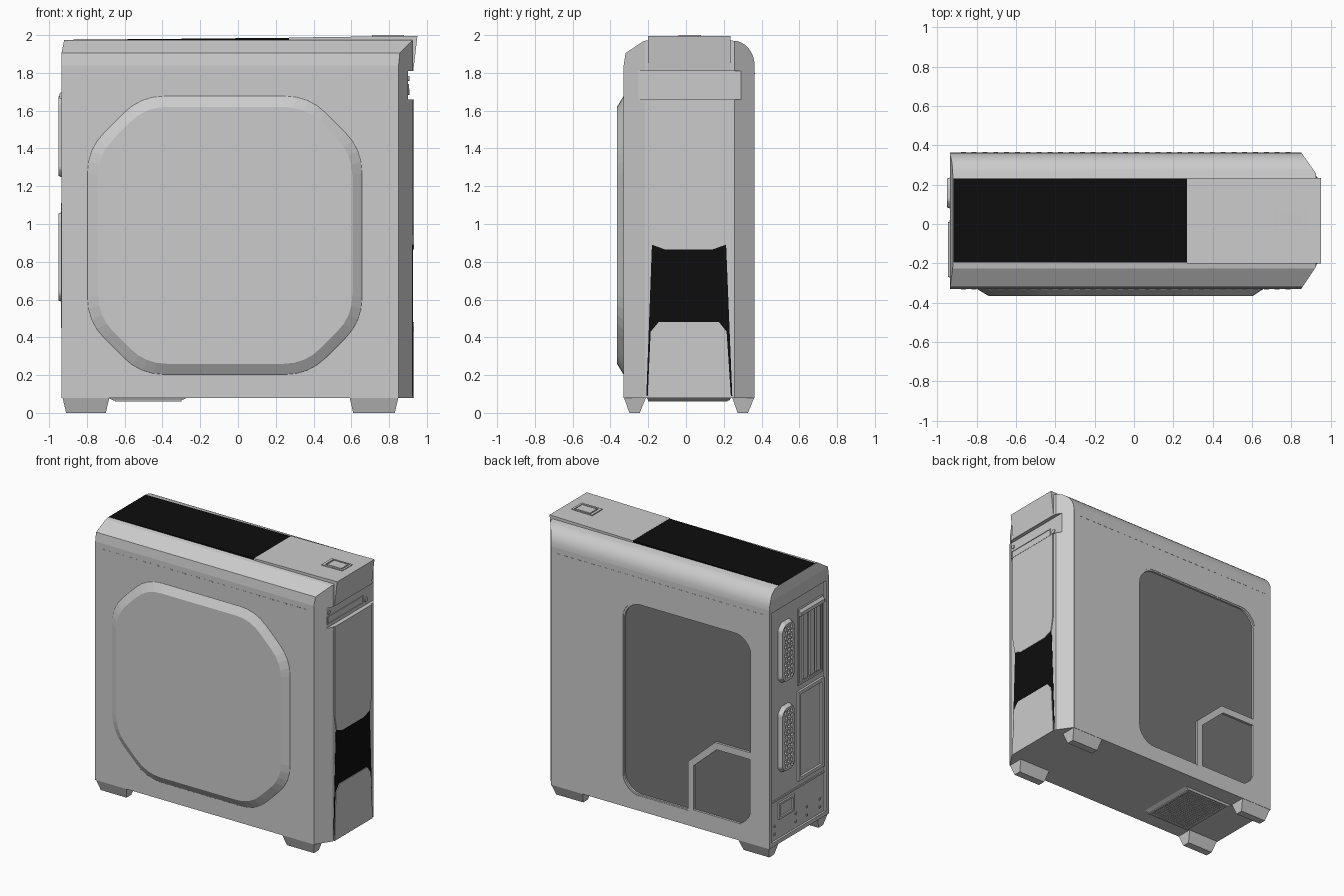
import bpy, bmesh, math
from mathutils import Vector

if "Cube" in bpy.data.objects:
    bpy.data.objects.remove(bpy.data.objects["Cube"])


def material(name, c):
    m = bpy.data.materials.new(name)
    m.diffuse_color = (c, c, c, 1)
    m.use_nodes = True
    m.node_tree.nodes["Principled BSDF"].inputs["Base Color"].default_value = m.diffuse_color
    return m


BLACK = material("black_mesh", 0.004)
GLASS = material("dark_glass", 0.18)


def finish(name, bm, mat=None):
    bmesh.ops.recalc_face_normals(bm, faces=bm.faces)
    me = bpy.data.meshes.new(name)
    bm.to_mesh(me)
    bm.free()
    ob = bpy.data.objects.new(name, me)
    bpy.context.collection.objects.link(ob)
    if mat:
        me.materials.append(mat)
    return ob


def add_loft(bm, rings, closed=False):
    vs = [[bm.verts.new(p) for p in r] for r in rings]
    n = len(vs[0])
    pairs = list(zip(vs, vs[1:])) + ([(vs[-1], vs[0])] if closed else [])
    for a, b in pairs:
        for i in range(n):
            j = (i + 1) % n
            bm.faces.new((a[i], a[j], b[j], b[i]))
    if not closed:
        bm.faces.new(vs[0])
        bm.faces.new(vs[-1])


def loft(name, rings, mat=None, closed=False):
    bm = bmesh.new()
    add_loft(bm, rings, closed)
    return finish(name, bm, mat)


def ring(pts, axis, d):
    # place 2D points in the plane across the given axis
    return [{"x": (d, p, q), "y": (p, d, q), "z": (p, q, d)}[axis] for p, q in pts]


def prism(name, pts, axis, a, b, mat=None):
    return loft(name, [ring(pts, axis, a), ring(pts, axis, b)], mat)


def rect(a0, a1, b0, b1):
    return [(a0, b0), (a1, b0), (a1, b1), (a0, b1)]


def frame(name, outer, inner, axis, a, b):
    return loft(name, [ring(outer, axis, a), ring(outer, axis, b),
                       ring(inner, axis, b), ring(inner, axis, a)], None, True)


def boxes(name, items, mat=None):
    bm = bmesh.new()
    for x0, x1, y0, y1, z0, z1 in items:
        add_loft(bm, [ring(rect(x0, x1, y0, y1), "z", z) for z in (z0, z1)])
    return finish(name, bm, mat)


def cut_corners(x0, x1, z0, z1, c, k=0.45, n=4):
    # octagon outline whose eight corners are softened with small curves
    o = [(x0 + c, z0), (x1 - c, z0), (x1, z0 + c), (x1, z1 - c),
         (x1 - c, z1), (x0 + c, z1), (x0, z1 - c), (x0, z0 + c)]
    out = []
    for i, p in enumerate(o):
        p = Vector(p)
        step = k * c
        a = p + (Vector(o[i - 1]) - p).normalized() * step
        b = p + (Vector(o[(i + 1) % 8]) - p).normalized() * step
        for s in range(n + 1):
            t = s / n
            out.append(tuple(a * (1 - t) ** 2 + p * 2 * t * (1 - t) + b * t * t))
    return out


def subtract(ob, cutter):
    m = ob.modifiers.new("cut", "BOOLEAN")
    m.operation, m.solver, m.object = "DIFFERENCE", "EXACT", cutter
    bpy.context.view_layer.objects.active = ob
    bpy.ops.object.modifier_apply(modifier=m.name)
    bpy.data.objects.remove(cutter)


# case body: one cross-section along x, corners sliced off
profile = [(-0.33, 0.08), (-0.33, 1.84), (-0.32, 1.905), (-0.225, 1.968), (-0.2, 1.973), (0.235, 1.973)]
profile += [(0.25 + 0.113 * math.cos(t), 1.84 + 0.13 * math.sin(t))
            for t in [math.pi / 2 * (8 - i) / 8 for i in range(9)]] + [(0.363, 0.08)]
bm = bmesh.new()
add_loft(bm, [ring(profile, "x", x) for x in (-0.935, 0.925)])
for co, no in (((0.85, -0.33, 0), (0.12, -0.08, 0)), ((0.85, 0.363, 0), (0.113, 0.08, 0)),
               ((-0.935, 0, 1.9), (-0.075, 0, 0.015))):
    r = bmesh.ops.bisect_plane(bm, geom=bm.verts[:] + bm.edges[:] + bm.faces[:], dist=1e-5,
                               plane_co=co, plane_no=no, clear_outer=True)
    bmesh.ops.edgeloop_fill(bm, edges=[e for e in r["geom_cut"] if isinstance(e, bmesh.types.BMEdge)])
body = finish("case_body", bm)

# handle notch, rear recess, panel seam, window opening
subtract(body, boxes("notch_cut", [(0.90, 1, -0.4, 0.4, 1.66, 1.81)]))
subtract(body, boxes("rear_cut", [(-1, -0.92, -0.295, 0.33, 0.11, 1.81)]))
subtract(body, boxes("seam_cut", [(0.845, 0.85, 0.359, 0.4, 0.05, 1.83)]))
window = cut_corners(-0.79, 0.26, 0.19, 1.61, 0.08, 0.6)
subtract(body, prism("window_cut", window, "y", 0.343, 0.4))
for f in body.data.polygons:
    f.use_smooth = 0.02 < f.normal.y < 0.998 and abs(f.normal.x) < 0.01 and f.center.z > 1.83

# side window with the half hexagon ridge
prism("window_glass", window, "y", 0.335, 0.346, GLASS)
frame("window_seal", window, cut_corners(-0.78, 0.25, 0.2, 1.6, 0.08, 0.6), "y", 0.34, 0.36)
frame("window_hexagon_ridge",
      [(-0.27, 0.19), (-0.27, 0.55), (-0.49, 0.75), (-0.79, 0.75), (-0.79, 0.27), (-0.71, 0.19)],
      [(-0.315, 0.205), (-0.315, 0.53), (-0.505, 0.70), (-0.775, 0.70), (-0.775, 0.275), (-0.705, 0.205)],
      "y", 0.34, 0.363)

# raised field on the other side panel
loft("side_bulge", [ring(cut_corners(-0.8, 0.66, 0.2, 1.68, 0.28), "y", -0.325),
                    ring(cut_corners(-0.795, 0.655, 0.205, 1.675, 0.28), "y", -0.332),
                    ring(cut_corners(-0.74, 0.605, 0.26, 1.62, 0.25), "y", -0.365)])

# dashes under the panel top edges
dashes = [(-0.88 + i * 0.055, -0.855 + i * 0.055) for i in range(31)]
boxes("panel_dashes", [(a, b, y - 0.002, y + 0.002, 1.795, 1.8) for a, b in dashes for y in (-0.33, 0.363)])

# front: black mesh behind an upper plate and a lower shield
prism("front_mesh", [(-0.21, 0.09), (-0.18, 0.9), (0.212, 0.9), (0.245, 0.09)], "x", 0.91, 0.927, BLACK)
prism("front_upper_plate", [(-0.2, 1.66), (-0.2, 1.0), (-0.18, 0.89), (-0.11, 0.865), (0.14, 0.865),
                            (0.21, 0.89), (0.232, 1.0), (0.232, 1.66)], "x", 0.90, 0.932)
prism("front_lower_shield", [(-0.203, 0.08), (-0.187, 0.43), (-0.145, 0.48), (0.175, 0.48),
                             (0.215, 0.43), (0.238, 0.08)], "x", 0.90, 0.932)

# drive bay in the notch, with its tray and buttons
frame("drive_tray", rect(-0.245, 0.17, 1.685, 1.74), rect(-0.24, 0.165, 1.69, 1.735), "x", 0.895, 0.905)
for name, y, z, r in (("tray_button", 0.205, 1.70, 0.017), ("tray_light", -0.23, 1.77, 0.014)):
    prism(name, [(y + r * math.cos(i * math.pi / 8), z + r * math.sin(i * math.pi / 8))
                 for i in range(16)], "x", 0.895, 0.907)

# top lid: black mesh at the rear, grey nose at the front
prism("top_mesh", [(-0.918, 1.96), (-0.918, 1.975), (0.27, 1.986), (0.27, 1.96)], "y", -0.195, 0.232, BLACK)
prism("top_nose", [(0.27, 1.96), (0.27, 1.987), (0.95, 1.996), (0.928, 1.81), (0.90, 1.81),
                   (0.90, 1.96)], "y", -0.2, 0.235)
frame("port_cover_frame", rect(0.71, 0.88, -0.04, 0.08), rect(0.73, 0.865, -0.025, 0.07), "z", 1.985, 2.0)
boxes("port_cover", [(0.74, 0.855, -0.017, 0.062, 1.985, 1.999)])

# rear vents with hexagon holes
for name, z0, z1 in (("upper", 1.24, 1.69), ("lower", 0.58, 1.07)):
    vent = loft("rear_vent_" + name, [ring(cut_corners(0.07, 0.245, z0, z1, 0.04, 0.4, 2), "x", -0.915),
                                      ring(cut_corners(0.085, 0.23, z0 + 0.015, z1 - 0.015, 0.035, 0.4, 2),
                                           "x", -0.95)])
    bm = bmesh.new()
    rows = 12
    for i in range(rows):
        z = z0 + 0.045 + i * (z1 - z0 - 0.09) / (rows - 1)
        for j in range(3):
            y = 0.119 + j * 0.034 + (i % 2) * 0.009
            pts = [(y + 0.014 * math.sin(k * math.pi / 3), z + 0.014 * math.cos(k * math.pi / 3))
                   for k in range(6)]
            add_loft(bm, [ring(pts, "x", x) for x in (-0.97, -0.935)])
    subtract(vent, finish("hole_cut", bm))

# rear slot covers, port opening and power supply section
frame("rear_slot_frame", rect(-0.275, 0.015, 1.15, 1.71), rect(-0.26, 0.0, 1.165, 1.695), "x", -0.91, -0.928)
boxes("rear_slot_covers", [(-0.932, -0.915, -0.24 + i * 0.075, -0.19 + i * 0.075, 1.18, 1.66) for i in range(3)])
prism("rear_slot_flap", [(-0.915, 1.72), (-0.945, 1.69), (-0.945, 1.665), (-0.915, 1.665)], "y", -0.27, 0.01)
frame("rear_port_frame", rect(-0.275, 0.02, 0.45, 1.11), rect(-0.25, -0.005, 0.475, 1.085), "x", -0.91, -0.937)
boxes("rear_ledge", [(-0.927, -0.91, -0.29, 0.325, 0.395, 0.408)])
frame("power_socket_frame", rect(0.06, 0.24, 0.25, 0.37), rect(0.075, 0.225, 0.265, 0.355), "x", -0.91, -0.932)
boxes("rear_screws", [(-0.927, -0.915, y, y + 0.015, z, z + 0.015)
                      for y in (-0.25, -0.1, 0.03, 0.28) for z in (0.15, 0.21)])

# underside filter: tray, rim and mesh bars
loft("filter_tray", [ring(rect(-0.70, -0.26, -0.21, 0.24), "z", 0.085),
                     ring(rect(-0.66, -0.30, -0.2, 0.23), "z", 0.066)])
frame("filter_rim", rect(-0.65, -0.30, -0.2, 0.22), rect(-0.635, -0.315, -0.185, 0.205), "z", 0.07, 0.06)
bars = [(-0.64 + i * 0.02, -0.634 + i * 0.02, -0.19, 0.21, 0.062, 0.068) for i in range(1, 16)]
bars += [(-0.64, -0.31, -0.19 + i * 0.02, -0.184 + i * 0.02, 0.062, 0.068) for i in range(1, 20)]
boxes("filter_bars", bars)

# four tapered feet
for end, x0, x1 in (("rear", -0.93, -0.68), ("front", 0.59, 0.85)):
    for side, y0, y1 in (("right", -0.33, -0.21), ("left", 0.243, 0.363)):
        loft(f"{end}_{side}_foot", [ring(rect(x0, x1, y0, y1), "z", 0.085),
                                    ring(rect(x0 + 0.02, x1 - 0.02, y0 + 0.03, y1 - 0.035), "z", 0)])
